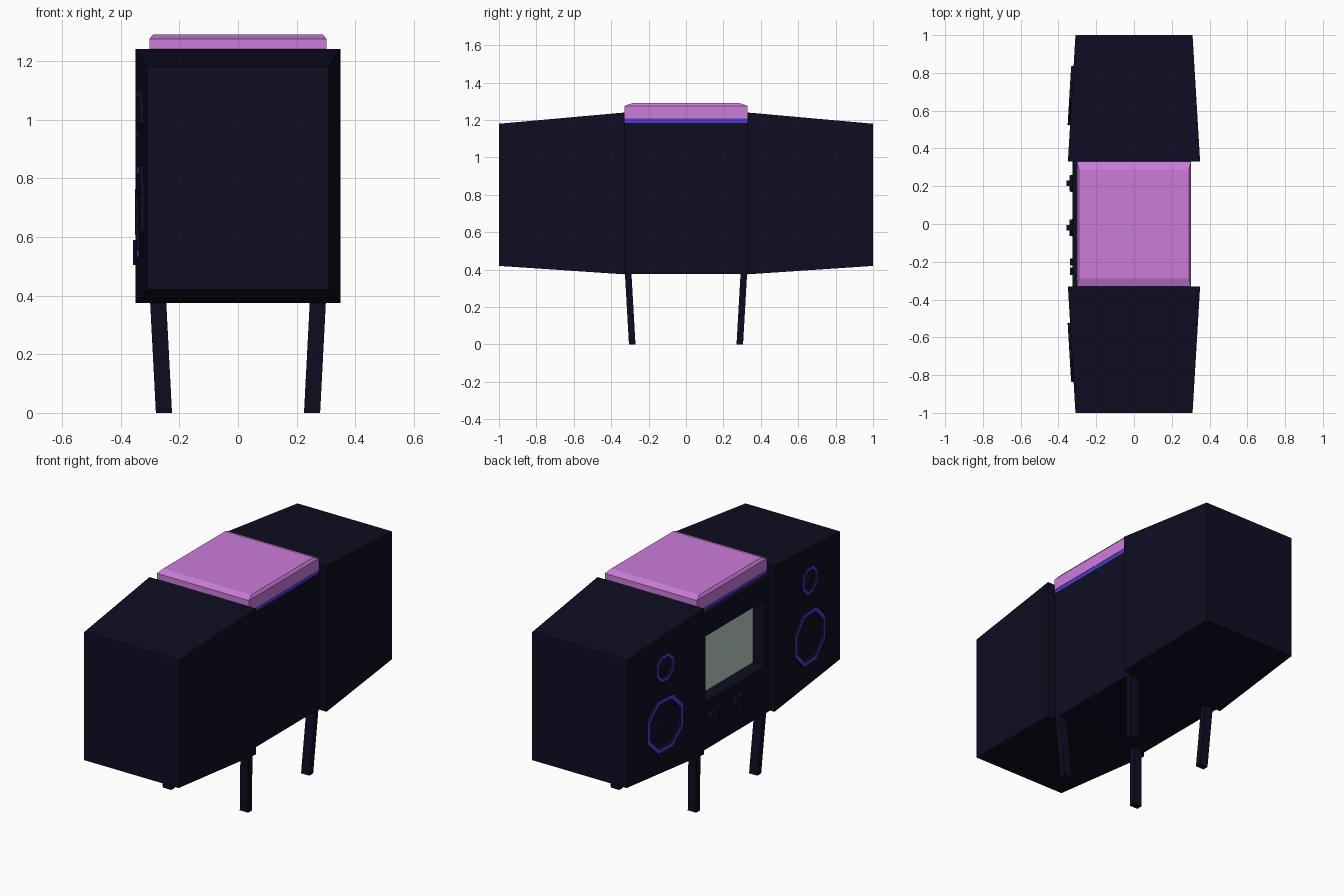
import bpy, bmesh, math
from mathutils import Vector

if "Cube" in bpy.data.objects:
    bpy.data.objects.remove(bpy.data.objects["Cube"])


def material(name, rgb):
    m = bpy.data.materials.new(name)
    m.diffuse_color = (*rgb, 1)
    m.use_nodes = True
    m.node_tree.nodes["Principled BSDF"].inputs["Base Color"].default_value = m.diffuse_color
    return m


NAVY = material("dark navy", (0.004, 0.004, 0.016))
PINK = material("orchid pink", (0.60, 0.20, 0.70))
VIOLET = material("violet", (0.08, 0.04, 0.65))
GLASS = material("pale grey green", (0.50, 0.61, 0.55))


def finish(bm, name, *mats):
    bmesh.ops.recalc_face_normals(bm, faces=bm.faces)
    mesh = bpy.data.meshes.new(name)
    bm.to_mesh(mesh)
    bm.free()
    for m in mats:
        mesh.materials.append(m)
    ob = bpy.data.objects.new(name, mesh)
    bpy.context.collection.objects.link(ob)
    return ob


def loft(name, rings, *mats, rule=None):
    """Skin equal-sized rings of points and cap both ends."""
    bm = bmesh.new()
    loops = [[bm.verts.new(p) for p in r] for r in rings]
    n = len(loops[0])
    for k, (a, b) in enumerate(zip(loops, loops[1:])):
        for i in range(n):
            f = bm.faces.new((a[i], a[(i + 1) % n], b[(i + 1) % n], b[i]))
            f.material_index = rule(k) if rule else 0
    bm.faces.new(loops[0])
    bm.faces.new(loops[-1])
    return finish(bm, name, *mats)


def rect(x0, x1, y0, y1, z):
    return [(x0, y0, z), (x1, y0, z), (x1, y1, z), (x0, y1, z)]


def box(name, x, y, z, mat):
    return loft(name, [rect(*x, *y, z[0]), rect(*x, *y, z[1])], mat)


def disc(name, centre, tangent, normal, profile, sides, *mats, rule=None):
    """Turned part on a wall; profile is (radius, height) pairs."""
    c, t, n = Vector(centre), Vector(tangent), Vector(normal)
    rings = []
    for r, h in profile:
        ring = []
        for i in range(sides):
            a = 2 * math.pi * (i + 0.5) / sides
            ring.append(c + t * r * math.cos(a) + Vector((0, 0, r * math.sin(a))) + n * h)
        rings.append(ring)
    return loft(name, rings, *mats, rule=rule)


# Tapered speaker cabinets and their octagonal speakers
for s, side in ((1, "back"), (-1, "front")):
    rings = []
    for y, hx, z0, z1 in ((0.33, 0.35, 0.375, 1.24), (1.0, 0.31, 0.42, 1.18)):
        rings.append([(-hx, s * y, z0), (hx, s * y, z0), (hx, s * y, z1), (-hx, s * y, z1)])
    loft(side + "_cabinet", rings, NAVY)
    t = Vector((0.04, s * 0.67, 0)).normalized()
    n = Vector((-0.67, -s * 0.04, 0)).normalized()
    for part, r, z, w in (("woofer", 0.17, 0.685, 0.027), ("tweeter", 0.086, 1.02, 0.022)):
        y = 0.68
        x = -0.35 + 0.04 * (y - 0.33) / 0.67
        disc(f"{side}_{part}", (x, s * y, z), t, n,
             [(r, -0.002), (r, 0.012), (r - 0.004, 0.013), (r - w, 0.013),
              (r - w - 0.012, 0.003), (r * 0.35, 0.003), (r * 0.2, 0.009)],
             8, NAVY, VIOLET, rule=lambda k: int(k == 2))

# Centre body with a deep screen opening
FX, BX = -0.325, -0.24
box("centre_body", (BX, 0.30), (-0.33, 0.33), (0.378, 1.185), NAVY)
box("top_frame", (FX, BX), (-0.33, 0.33), (1.05, 1.185), NAVY)
box("control_panel", (FX, BX), (-0.33, 0.33), (0.378, 0.66), NAVY)
for s, side in ((1, "back"), (-1, "front")):
    box(side + "_frame", (FX, BX), sorted((s * 0.28, s * 0.33)), (0.66, 1.05), NAVY)
box("screen", (BX - 0.005, BX), (-0.28, 0.28), (0.66, 1.05), GLASS)

# Violet trim and pink lid with chamfered top
box("trim_strip", (-0.30, 0.30), (-0.33, 0.33), (1.185, 1.207), VIOLET)
loft("lid", [rect(-0.302, 0.302, -0.33, 0.33, 1.207),
             rect(-0.302, 0.302, -0.33, 0.33, 1.275),
             rect(-0.29, 0.29, -0.288, 0.288, 1.29)], PINK)

# Two dials with grip bars
for i, y in enumerate((0.215, -0.02)):
    disc(f"dial_{i + 1}", (FX, y, 0.547), (0, 1, 0), (-1, 0, 0),
         [(0.05, -0.002), (0.046, 0.016)], 8, NAVY)
    box(f"dial_grip_{i + 1}", (-0.358, -0.34), (y - 0.014, y + 0.014), (0.505, 0.59), NAVY)

# Push buttons
for row in range(3):
    for col in range(2):
        y, z = -0.202 - 0.048 * col, 0.50 + 0.047 * row
        box(f"button_{row + 1}_{col + 1}", (-0.34, FX), (y - 0.019, y + 0.019),
            (z - 0.016, z + 0.016), NAVY)

# Splayed legs
for sx in (1, -1):
    for sy in (1, -1):
        def foot(x0, x1, y0, y1, z):
            return rect(sx * x0, sx * x1, sy * y0, sy * y1, z)
        loft(f"{'back' if sy > 0 else 'front'}_{'right' if sx > 0 else 'left'}_leg",
             [foot(0.225, 0.28, 0.27, 0.305, 0),
              foot(0.245, 0.30, 0.292, 0.327, 0.385)], NAVY)
